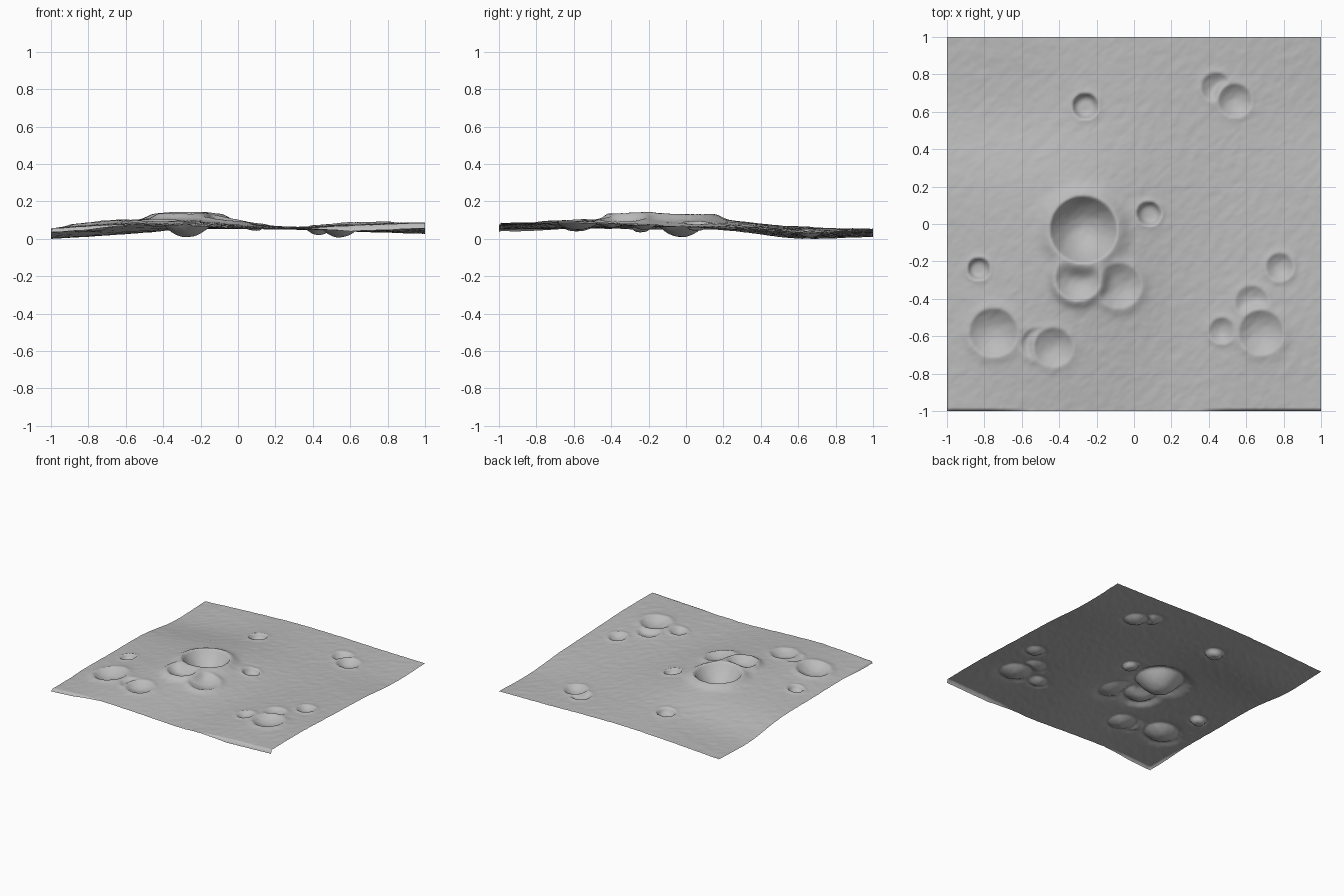
import bpy
import bmesh
import math
from mathutils import Vector, noise

if "Cube" in bpy.data.objects:
    bpy.data.objects.remove(bpy.data.objects["Cube"])

STEPS = 200

# Broad swells of the land: rows run front to back, columns run along x
SWELLS = [
    [.060, .080, .070, .055, .075, .090],
    [.060, .098, .095, .060, .085, .090],
    [.055, .100, .120, .070, .075, .075],
    [.050, .085, .105, .072, .060, .060],
    [.006, .032, .066, .060, .045, .032],
    [.015, .038, .055, .055, .045, .040],
]

# Craters, oldest first: x, y, radius, depth, rim height, bowl power
CRATERS = [
    (-.08, -.33, .12, .025, .012, 2),
    (-.30, -.29, .12, .025, .028, 2),
    (-.27, -.03, .18, .105, .028, 2),
    (.08, .055, .065, .035, .006, 4),
    (-.26, .63, .07, .040, .005, 4),
    (-.83, -.24, .06, .035, .005, 4),
    (.78, -.23, .075, .024, .007, 2),
    (.44, .73, .08, .030, .005, 2),
    (.54, .66, .09, .035, .005, 2),
    (-.75, -.58, .13, .042, .010, 2),
    (-.52, -.64, .085, .028, .006, 2),
    (-.43, -.66, .105, .030, .006, 2),
    (.47, -.57, .07, .022, .006, 2),
    (.63, -.42, .09, .022, .006, 2),
    (.68, -.58, .12, .035, .008, 2),
]


def spline(values, t):
    """Smooth curve through evenly spaced values, t from 0 to 1."""
    s = t * (len(values) - 1)
    i = min(int(s), len(values) - 2)
    f = s - i
    b, c = values[i], values[i + 1]
    a = values[i - 1] if i > 0 else 2 * b - c
    d = values[i + 2] if i + 2 < len(values) else 2 * c - b
    return b + f / 2 * (c - a + f * (2 * a - 5 * b + 4 * c - d
                                     + f * (3 * (b - c) + d - a)))


def swell(x, y):
    return spline([spline(row, (x + 1) / 2) for row in SWELLS], (y + 1) / 2)


def height(x, y):
    base = swell(x, y)
    h = base
    for cx, cy, radius, depth, rim, power in CRATERS:
        d = math.hypot(x - cx, y - cy) / radius
        if d < 1:
            h = base + rim - (depth + rim) * (1 - d ** power)
        elif d < 3:
            fade = math.exp(-((d - 1) / .3) ** 2)
            h += (base - h + rim) * fade
    # Fine diagonal grain
    along, across = x + y, x - y
    h += .0022 * noise.noise(Vector((along * 9, across * 16, 3)))
    h += .0012 * noise.noise(Vector((along * 22, across * 38, 7)))
    return h


def edge_drop(x, y):
    """The outermost strip folds down along parts of the front and left."""
    drop = 0
    if y < -.999:
        drop = .03 * max(0, min(1, (x - .35) * 4)) + .02 * max(0, min(1, (-.55 - x) * 4))
    if x < -.999:
        drop = max(drop, .015 * max(0, min(1, (-.6 - y) * 4)))
    return drop


# Cratered ground sheet
bm = bmesh.new()
bmesh.ops.create_grid(bm, x_segments=STEPS, y_segments=STEPS, size=1)
for v in bm.verts:
    v.co.z = height(v.co.x, v.co.y) - edge_drop(v.co.x, v.co.y)
lowest = min(v.co.z for v in bm.verts)
for v in bm.verts:
    v.co.z -= lowest
mesh = bpy.data.meshes.new("cratered_ground")
bm.to_mesh(mesh)
bm.free()
mesh.shade_smooth()

# Dusty grey
grey = bpy.data.materials.new("dusty_grey")
grey.use_nodes = True
colour = (.5, .5, .5, 1)
grey.diffuse_color = colour
grey.node_tree.nodes["Principled BSDF"].inputs["Base Color"].default_value = colour
mesh.materials.append(grey)

ground = bpy.data.objects.new("cratered_ground", mesh)
bpy.context.collection.objects.link(ground)
